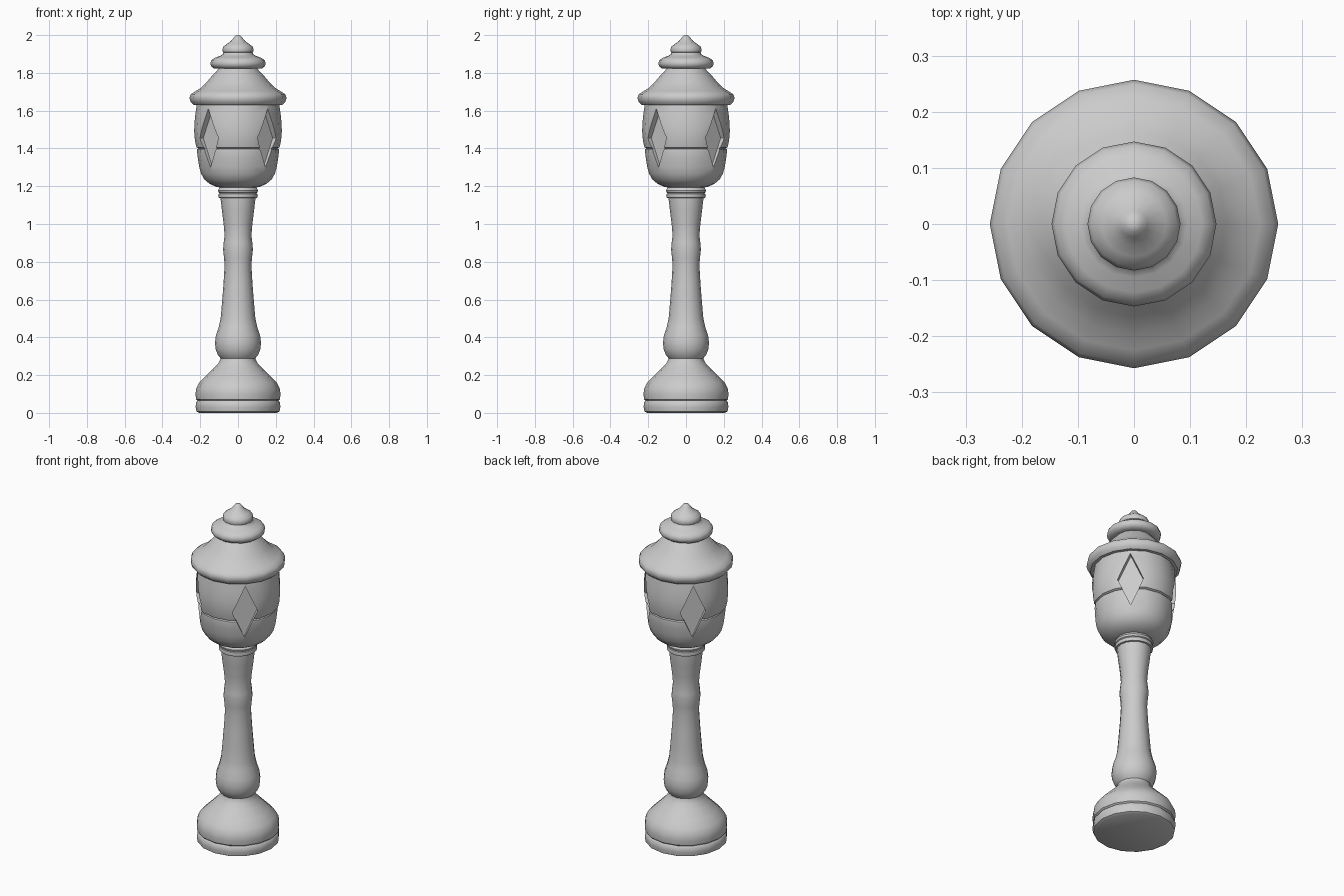
import bpy, bmesh
from math import cos, sin, pi, radians
from mathutils import Matrix

if "Cube" in bpy.data.objects:
    bpy.data.objects.remove(bpy.data.objects["Cube"])

SIDES = 16


def smooth(ob, angle=40):
    bpy.ops.object.select_all(action='DESELECT')
    ob.select_set(True)
    bpy.context.view_layer.objects.active = ob
    bpy.ops.object.shade_smooth_by_angle(angle=radians(angle))


def make(name, bm):
    bmesh.ops.recalc_face_normals(bm, faces=bm.faces[:])
    me = bpy.data.meshes.new(name)
    bm.to_mesh(me)
    bm.free()
    ob = bpy.data.objects.new(name, me)
    bpy.context.collection.objects.link(ob)
    return ob


def turned(name, profile):
    """Closed turned solid from (radius, height) pairs."""
    bm = bmesh.new()
    rings = [[bm.verts.new((r * cos(2 * pi * i / SIDES), r * sin(2 * pi * i / SIDES), z))
              for i in range(SIDES)] for r, z in profile]
    for a, b in zip(rings, rings[1:]):
        for i in range(SIDES):
            j = (i + 1) % SIDES
            bm.faces.new((a[i], a[j], b[j], b[i]))
    bm.faces.new(rings[0][::-1])
    bm.faces.new(rings[-1])
    ob = make(name, bm)
    smooth(ob)
    return ob


# Base disc and bell-shaped foot
turned("base", [(.205, 0), (.22, .008), (.224, .03), (.223, .055), (.214, .065),
                (.222, .072), (.225, .10), (.221, .13), (.205, .16), (.17, .195),
                (.13, .235), (.105, .262), (.092, .285), (.09, .31)])

# Baluster column
turned("column", [(.088, .285), (.106, .305), (.118, .335), (.122, .37), (.117, .41),
                  (.102, .455), (.092, .50), (.085, .58), (.077, .68), (.071, .78),
                  (.074, .82), (.079, .865), (.076, .90), (.071, .94), (.076, 1.0),
                  (.085, 1.07), (.093, 1.14), (.093, 1.15)])

# Double collar under the lantern
turned("collar", [(.09, 1.137), (.102, 1.139), (.105, 1.15), (.102, 1.16), (.097, 1.163),
                  (.103, 1.167), (.106, 1.178), (.10, 1.19), (.09, 1.20)])

# Lantern: bowl and globe, with a groove between
lantern = turned("lantern", [(.085, 1.19), (.115, 1.197), (.15, 1.212), (.177, 1.235),
                             (.195, 1.265), (.206, 1.305), (.213, 1.35), (.217, 1.385),
                             (.216, 1.396), (.208, 1.40), (.22, 1.406), (.228, 1.44),
                             (.232, 1.49), (.231, 1.53), (.226, 1.58), (.217, 1.64)])

# Four sunken diamond windows on the diagonals
for k in range(4):
    bm = bmesh.new()
    outline = [(0, 1.30), (.07, 1.455), (0, 1.61), (-.07, 1.455)]
    rings = [[bm.verts.new((d, y, z)) for y, z in outline] for d in (.19, .30)]
    bm.faces.new(rings[0])
    bm.faces.new(rings[1])
    for i in range(4):
        j = (i + 1) % 4
        bm.faces.new((rings[0][i], rings[0][j], rings[1][j], rings[1][i]))
    bm.transform(Matrix.Rotation(pi / 4 + k * pi / 2, 4, 'Z'))
    cutter = make("window_cutter", bm)
    cutter.hide_render = True
    mod = lantern.modifiers.new("window", 'BOOLEAN')
    mod.operation = 'DIFFERENCE'
    mod.solver = 'EXACT'
    mod.object = cutter
    bpy.context.view_layer.objects.active = lantern
    bpy.ops.object.modifier_apply(modifier=mod.name)
    bpy.data.objects.remove(cutter)
smooth(lantern)

# Roof, cap ring and finial
turned("roof", [(.20, 1.63), (.236, 1.631), (.25, 1.645), (.257, 1.667), (.25, 1.687),
                (.225, 1.703), (.195, 1.722), (.165, 1.752), (.14, 1.782), (.115, 1.808),
                (.10, 1.825), (.10, 1.835)])
turned("cap_ring", [(.10, 1.822), (.127, 1.823), (.142, 1.835), (.147, 1.85), (.141, 1.868),
                    (.122, 1.88), (.095, 1.89), (.08, 1.90), (.076, 1.91)])
turned("finial", [(.072, 1.905), (.08, 1.91), (.083, 1.923), (.077, 1.94), (.058, 1.954),
                  (.038, 1.968), (.024, 1.985), (.014, 1.997), (.005, 2.0)])
